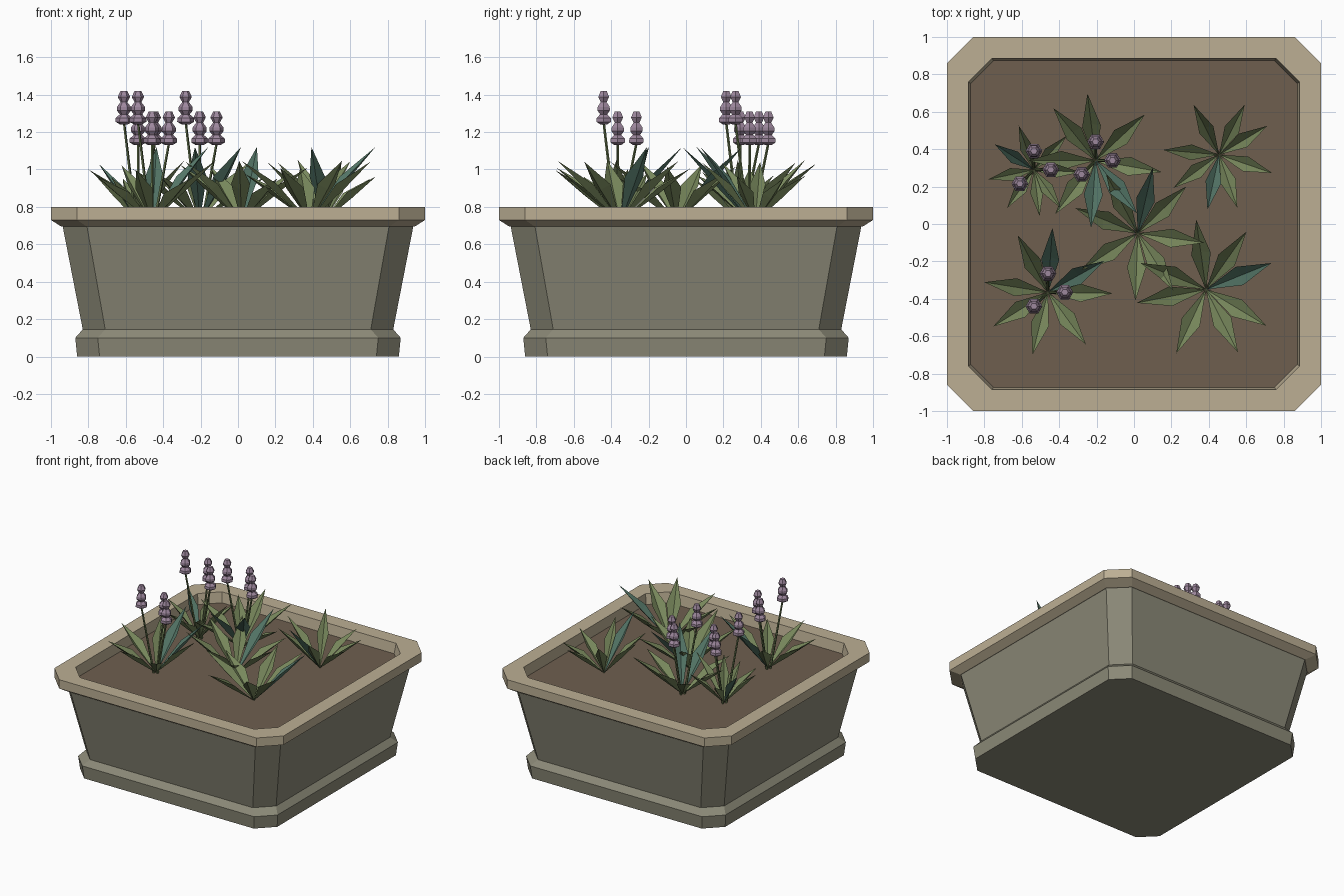
import bpy, math, random
from mathutils import Vector

random.seed(4)
cube = bpy.data.objects.get("Cube")
if cube:
    bpy.data.objects.remove(cube, do_unlink=True)


def material(name, r, g, b):
    # Colours are given as 8-bit sRGB and stored as linear values
    lin = [((c / 255 + 0.055) / 1.055) ** 2.4 for c in (r, g, b)] + [1]
    mat = bpy.data.materials.new(name)
    mat.use_nodes = True
    mat.diffuse_color = lin
    mat.node_tree.nodes["Principled BSDF"].inputs["Base Color"].default_value = lin
    return mat


STONE = material("grey stone", 140, 138, 120)
RIM = material("sandy rim", 188, 175, 148)
SOIL = material("brown soil", 110, 95, 79)
OLIVE = material("olive leaf", 120, 136, 92)
TEAL = material("teal leaf", 84, 118, 103)
STEM = material("stem green", 98, 114, 74)
LAVENDER = material("lavender", 158, 136, 158)
SOIL_Z = 0.72


class Part:
    """Collects faces and their material slots for one object."""

    def __init__(self, name, *mats):
        self.name, self.mats = name, mats
        self.verts, self.faces, self.slots = [], [], []

    def add(self, points, faces, slot=0):
        start = len(self.verts)
        self.verts += [tuple(p) for p in points]
        self.faces += [[start + i for i in f] for f in faces]
        self.slots += [slot] * len(faces)

    def loft(self, rings, slot=0, bottom=False, top=False):
        n = len(rings[0])
        faces = [(k * n + i, k * n + (i + 1) % n, (k + 1) * n + (i + 1) % n, (k + 1) * n + i)
                 for k in range(len(rings) - 1) for i in range(n)]
        if bottom:
            faces.append(range(n - 1, -1, -1))
        if top:
            faces.append(range((len(rings) - 1) * n, len(rings) * n))
        self.add([p for ring in rings for p in ring], faces, slot)

    def build(self):
        mesh = bpy.data.meshes.new(self.name)
        mesh.from_pydata(self.verts, [], self.faces)
        for mat in self.mats:
            mesh.materials.append(mat)
        for poly, slot in zip(mesh.polygons, self.slots):
            poly.material_index = slot
        mesh.update()
        obj = bpy.data.objects.new(self.name, mesh)
        bpy.context.collection.objects.link(obj)


def chamfered(half, flat, z):
    """Square ring with cut corners, counter-clockwise."""
    ring = []
    for k in range(4):
        c, s = round(math.cos(k * math.pi / 2)), round(math.sin(k * math.pi / 2))
        for x, y in ((half, -flat), (half, flat)):
            ring.append((c * x - s * y, s * x + c * y, z))
    return ring


def circle(centre, radius, sides):
    return [(centre[0] + radius * math.cos(math.tau * i / sides),
             centre[1] + radius * math.sin(math.tau * i / sides), centre[2])
            for i in range(sides)]


# Tapered pot with its plinth
pot = Part("pot_body", STONE)
pot.loft([chamfered(*r) for r in ((0.86, 0.74, 0), (0.87, 0.75, 0.1),
                                  (0.83, 0.71, 0.145), (0.94, 0.81, 0.71))], bottom=True)
pot.build()

# Overhanging rim with inner wall
rim = Part("pot_rim", RIM)
rim.loft([chamfered(*r) for r in ((0.93, 0.8, 0.695), (0.945, 0.81, 0.695), (1, 0.86, 0.73),
                                  (1, 0.86, 0.8), (0.885, 0.76, 0.8), (0.872, 0.75, 0.71))])
rim.build()

soil = Part("soil", SOIL)
soil.add(chamfered(0.876, 0.753, SOIL_Z), [range(8)])
soil.build()


def leaf(part, base, angle, reach, tip_z, slot):
    """Pointed leaf folded upward along its midrib."""
    out = Vector((math.cos(angle), math.sin(angle), 0))
    side = Vector((-out.y, out.x, 0)) * reach * 0.14
    rise = tip_z - base.z
    tip = base + out * reach + Vector((0, 0, rise))
    mid = base + out * reach * 0.55 + Vector((0, 0, rise * 0.53))
    fold = Vector((0, 0, 0.03)) - out * 0.015
    part.add([base, mid, tip, mid + side + fold, mid - side + fold],
             [(0, 1, 3), (1, 2, 3), (0, 4, 1), (1, 4, 2)], slot)


# Plants: place, reach, olive leaf angles, teal leaf angles, flowering or not
PLANTS = {
    "back_right_plant": (-0.535, 0.29, 0.25, (46, 109, 192, 235, 277, 305, 357), (147,), True),
    "back_middle_plant": (-0.205, 0.34, 0.36, (43, 97, 129, 180, 233, 350), (266, 308), True),
    "back_left_plant": (0.455, 0.37, 0.3, (31, 63, 117, 175, 216, 289, 341), (258,), False),
    "centre_plant": (0.02, -0.05, 0.36, (44, 118, 158, 213, 268, 302, 352), (77,), False),
    "front_right_plant": (-0.46, -0.365, 0.345, (118, 171, 212, 256, 306, 359), (29, 86), True),
    "front_left_plant": (0.385, -0.35, 0.377, (55, 98, 158, 191, 245, 297, 329), (22,), False),
}
# Flower head outline: drop below the tip and radius
HEAD = ((0.18, 0.02), (0.165, 0.045), (0.145, 0.044), (0.125, 0.022), (0.105, 0.038),
        (0.085, 0.037), (0.06, 0.018), (0.032, 0.033), (0, 0.018))
# Flower offsets from the plant centre and tip heights
FLOWERS = ((0, 0.1, 1.31), (0.09, 0, 1.31), (-0.075, -0.075, 1.42))

for name, (x, y, reach, olive, teal, flowering) in PLANTS.items():
    base = Vector((x, y, SOIL_Z))
    leaves = Part(name + "_leaves", OLIVE, TEAL)
    for a in olive:
        leaf(leaves, base, math.radians(a), reach, random.uniform(0.94, 1.06), 0)
    for a in teal:
        leaf(leaves, base, math.radians(a), reach, 1.03 if reach < 0.3 else 1.12, 1)
    leaves.build()
    if not flowering:
        continue
    flowers = Part(name + "_flowers", STEM, LAVENDER)
    for dx, dy, top in FLOWERS:
        tip = Vector((x + dx, y + dy, top))
        foot = base + Vector((dx, dy, 0)) * 0.15
        flowers.loft([circle(foot, 0.009, 5),
                      circle(tip - Vector((0, 0, 0.17)), 0.007, 5)])
        flowers.loft([circle(tip - Vector((0, 0, d)), r, 6) for d, r in HEAD],
                     1, bottom=True, top=True)
    flowers.build()
